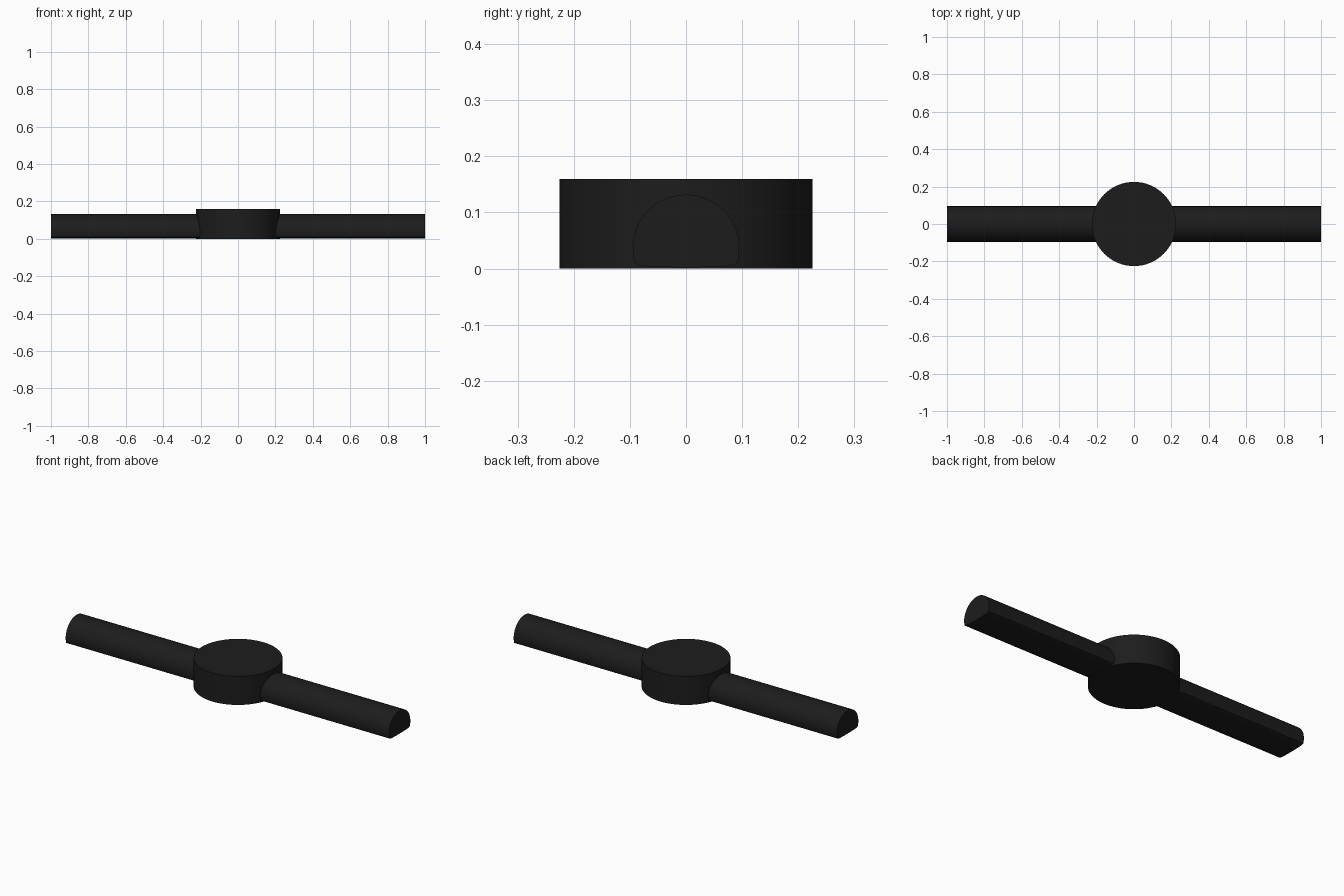
import bpy, bmesh, math

if "Cube" in bpy.data.objects:
    bpy.data.objects.remove(bpy.data.objects["Cube"])

dark = bpy.data.materials.new("dark_rubber")
dark.diffuse_color = (0.012, 0.012, 0.012, 1)
dark.use_nodes = True
dark.node_tree.nodes["Principled BSDF"].inputs["Base Color"].default_value = dark.diffuse_color


def finish(obj):
    obj.data.materials.append(dark)
    bpy.ops.object.select_all(action='DESELECT')
    obj.select_set(True)
    bpy.context.view_layer.objects.active = obj
    bpy.ops.object.shade_smooth_by_angle(angle=math.radians(30))


def bar_profile(radius=0.095, centre_z=0.037, corner_z=0.01, steps=36):
    # Round top cut off by a very shallow curved underside
    a = math.asin((corner_z - centre_z) / radius)
    pts = []
    for i in range(steps + 1):
        t = a + (math.pi - 2 * a) * i / steps
        pts.append((radius * math.cos(t), centre_z + radius * math.sin(t)))
    half = radius * math.cos(a)
    for u, z in ((-0.9, 0.005), (-0.6, 0.003), (0, 0.002), (0.6, 0.003), (0.9, 0.005)):
        pts.append((half * u, z))
    return pts


def make_arm(name, side):
    # Extrude the profile from inside the hub to the outer end
    bm = bmesh.new()
    face = bm.faces.new([bm.verts.new((side * 0.15, y, z)) for y, z in bar_profile()])
    ext = bmesh.ops.extrude_face_region(bm, geom=[face], use_keep_orig=True)
    moved = [g for g in ext["geom"] if isinstance(g, bmesh.types.BMVert)]
    bmesh.ops.translate(bm, verts=moved, vec=(side * 0.85, 0, 0))
    bmesh.ops.recalc_face_normals(bm, faces=bm.faces)
    mesh = bpy.data.meshes.new(name)
    bm.to_mesh(mesh)
    bm.free()
    obj = bpy.data.objects.new(name, mesh)
    bpy.context.collection.objects.link(obj)
    finish(obj)


# Central disc
bpy.ops.mesh.primitive_cylinder_add(vertices=64, radius=0.225, depth=0.16,
                                    location=(0, 0, 0.08))
hub = bpy.context.object
hub.name = "hub"
finish(hub)

# Two half-round arms
make_arm("left_arm", -1)
make_arm("right_arm", 1)
